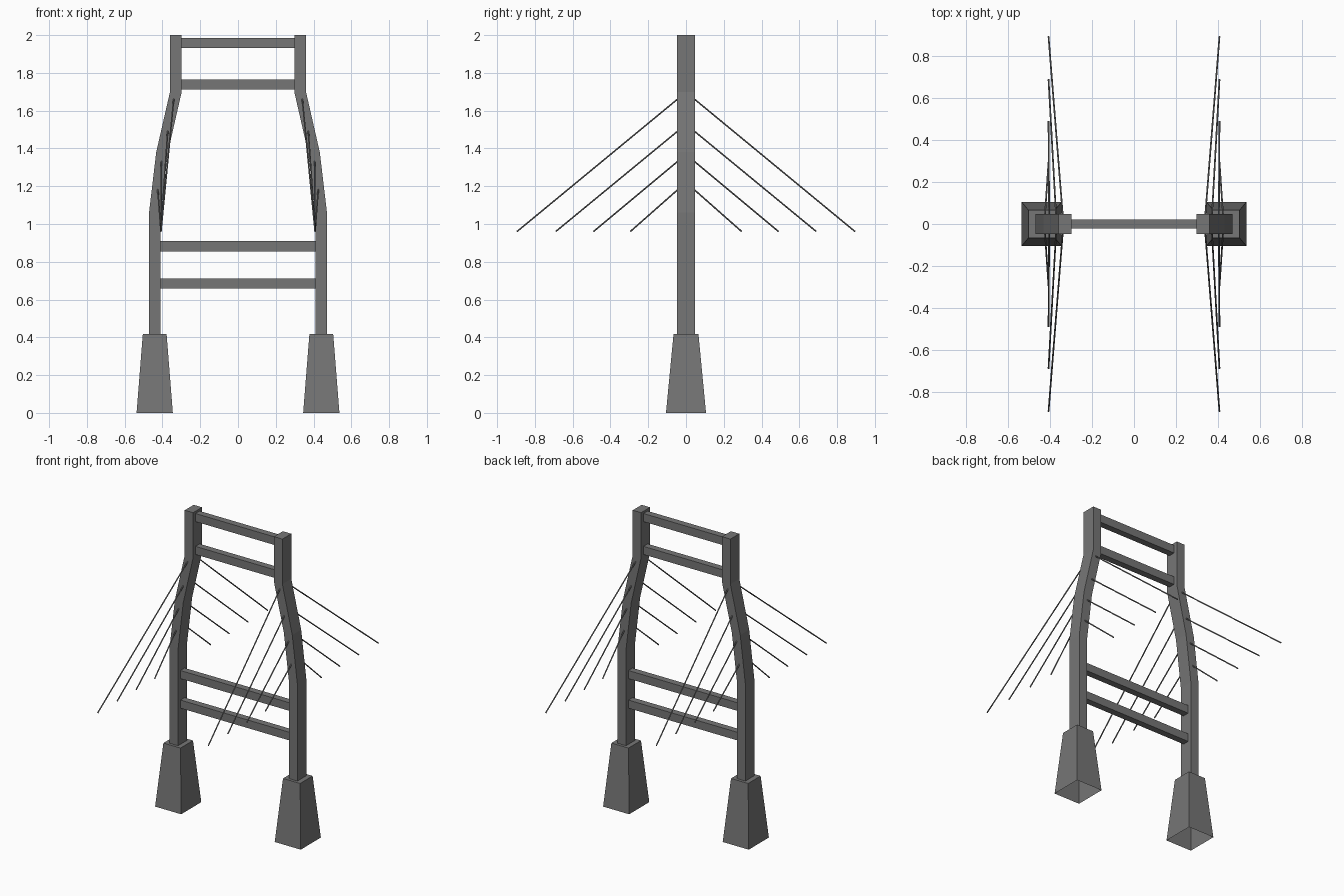
import bpy, bmesh
from mathutils import Vector

if "Cube" in bpy.data.objects:
    bpy.data.objects.remove(bpy.data.objects["Cube"])

# dark grey steel
DARK = bpy.data.materials.new("dark_grey")
DARK.diffuse_color = (0.18, 0.18, 0.18, 1)
DARK.use_nodes = True
DARK.node_tree.nodes["Principled BSDF"].inputs["Base Color"].default_value = DARK.diffuse_color


def loft(name, rings, open_bottom=False):
    """Solid from a stack of equal-sized vertex rings."""
    bm = bmesh.new()
    loops = [[bm.verts.new(p) for p in ring] for ring in rings]
    n = len(loops[0])
    for a, b in zip(loops, loops[1:]):
        for i in range(n):
            j = (i + 1) % n
            bm.faces.new((a[i], a[j], b[j], b[i]))
    if not open_bottom:
        bm.faces.new(loops[0][::-1])
    bm.faces.new(loops[-1])
    mesh = bpy.data.meshes.new(name)
    bm.to_mesh(mesh)
    bm.free()
    mesh.materials.append(DARK)
    ob = bpy.data.objects.new(name, mesh)
    bpy.context.collection.objects.link(ob)
    return ob


def rect(cx, z, hx, hy):
    return [(cx - hx, -hy, z), (cx + hx, -hy, z), (cx + hx, hy, z), (cx - hx, hy, z)]


def cable(name, start, end, radius=0.004):
    start, end = Vector(start), Vector(end)
    mid, d = (start + end) / 2, end - start
    bpy.ops.mesh.primitive_cylinder_add(vertices=8, radius=radius, depth=d.length, location=mid)
    ob = bpy.context.object
    ob.name = name
    ob.rotation_euler = d.to_track_quat('Z', 'Y').to_euler()
    ob.data.materials.append(DARK)


# leg centre line (x, z), bending inward towards the top
PATH = [(0.44, 0.41), (0.44, 1.06), (0.402, 1.38), (0.329, 1.70), (0.329, 2.0)]
# cables: attachment x, attachment z, far end y
CABLES = [(0.34, 1.665, 0.895), (0.372, 1.495, 0.69), (0.405, 1.335, 0.49), (0.425, 1.185, 0.295)]

for side, s in (("left", -1), ("right", 1)):
    # tapered pier, hollow underneath
    loft(f"pier_{side}", [rect(s * 0.441, 0, 0.096, 0.106), rect(s * 0.441, 0.417, 0.063, 0.066)],
         open_bottom=True)
    # bent tower leg
    loft(f"tower_leg_{side}", [rect(s * x, z, 0.031, 0.047) for x, z in PATH])
    # stay cables, front and back
    for face, f in (("front", -1), ("back", 1)):
        for i, (x, z, y) in enumerate(CABLES):
            cable(f"stay_cable_{side}_{face}_{i + 1}", (s * x, f * 0.04, z), (s * 0.408, f * y, 0.96))

# cross beams between the legs
for name, z, half in (("low_beam", 0.685, 0.415), ("deck_beam", 0.882, 0.415),
                      ("upper_beam", 1.739, 0.305), ("top_beam", 1.958, 0.305)):
    loft(name, [rect(0, z - 0.027, half, 0.022), rect(0, z + 0.027, half, 0.022)])
